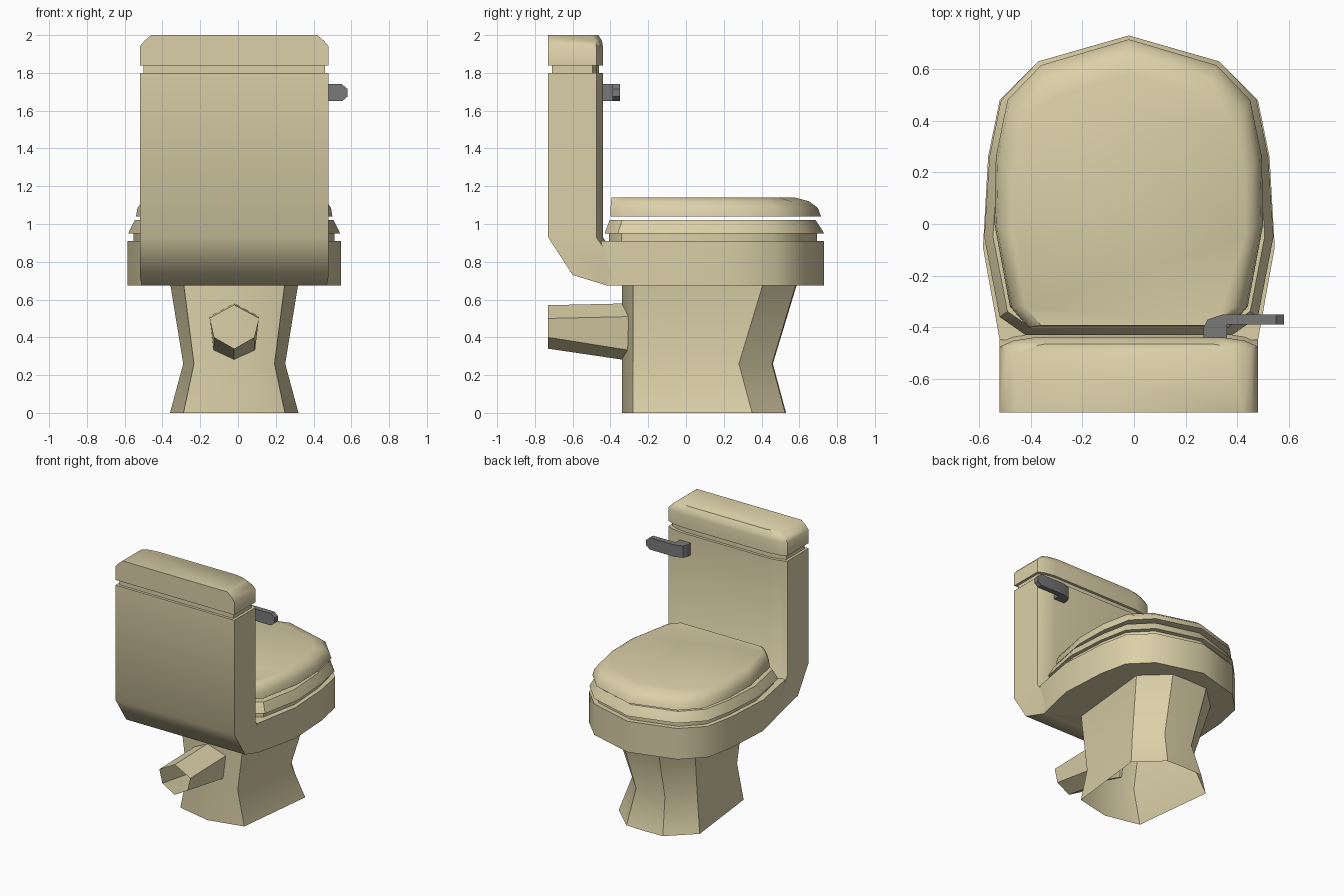
import bpy, bmesh, math

cube = bpy.data.objects.get("Cube")
if cube:
    bpy.data.objects.remove(cube, do_unlink=True)

CX = -0.02  # symmetry plane of the ceramic parts


def material(name, rgb):
    m = bpy.data.materials.new(name)
    m.use_nodes = True
    m.diffuse_color = (*rgb, 1)
    bsdf = next(n for n in m.node_tree.nodes if n.type == 'BSDF_PRINCIPLED')
    bsdf.inputs["Base Color"].default_value = (*rgb, 1)
    bsdf.inputs["Roughness"].default_value = 0.5
    return m


CREAM = material("cream_ceramic", (0.71, 0.63, 0.39))
GREY = material("grey_metal", (0.19, 0.19, 0.195))


def mirrored(half):
    """Close a half outline (x >= 0) by mirroring it."""
    return half + [(-x, y) for x, y in reversed(half) if x > 0]


def level(half, z, s=1.0, shift=0.0):
    """Horizontal ring from a half outline, scaled about the origin."""
    return [(CX + x * s, y * s + shift, z) for x, y in mirrored(half)]


def loft(name, rings, mat, bottom=True, top=True, angle=35):
    bm = bmesh.new()
    rows = [[bm.verts.new(p) for p in ring] for ring in rings]
    n = len(rows[0])
    for a, b in zip(rows, rows[1:]):
        for i in range(n):
            j = (i + 1) % n
            bm.faces.new((a[i], a[j], b[j], b[i]))
    if bottom:
        bm.faces.new(rows[0])
    if top:
        bm.faces.new(rows[-1])
    bmesh.ops.recalc_face_normals(bm, faces=bm.faces)
    mesh = bpy.data.meshes.new(name)
    bm.to_mesh(mesh)
    bm.free()
    mesh.materials.append(mat)
    ob = bpy.data.objects.new(name, mesh)
    bpy.context.collection.objects.link(ob)
    bpy.ops.object.select_all(action='DESELECT')
    ob.select_set(True)
    bpy.context.view_layer.objects.active = ob
    bpy.ops.object.shade_smooth_by_angle(angle=math.radians(angle))
    return ob


# Pedestal: waisted foot, open underneath
def foot(width, front):
    return [(0, front), (width * 0.45, front - 0.005), (width, front - 0.18),
            (width * 0.79, -0.28), (0, -0.34)]


loft("pedestal", [level(foot(0.34, 0.53), 0), level(foot(0.27, 0.46), 0.26),
                  level(foot(0.34, 0.59), 0.69)], CREAM, bottom=False)

# Drain pipe: tapered hexagon, open at the back
def hexagon(y, top, high, low, bottom, w_low):
    return [(CX + x, y, z) for x, z in (
        (0, top), (0.13, high), (w_low, low), (0, bottom), (-w_low, low), (-0.13, high))]


loft("drain_pipe", [hexagon(-0.73, 0.57, 0.50, 0.40, 0.34, 0.105),
                    hexagon(-0.29, 0.58, 0.51, 0.33, 0.275, 0.11)],
     CREAM, bottom=False, top=False, angle=30)

# Bowl body
bowl = [(0, 0.73), (0.35, 0.63), (0.50, 0.48), (0.545, 0.26),
        (0.565, -0.09), (0.50, -0.45)]
bowl_low = bowl[:-1] + [(0.49, -0.42)]
loft("bowl", [level(bowl_low, 0.675), level(bowl, 0.91)], CREAM)


# Tank with its back sweeping forward under the bowl
def tank_section(back, front=-0.44, w=0.50, corner=0.035):
    return [(w * 0.74, front), (w * 0.9, front - corner * 0.35),
            (w, front - corner), (w, back)]


loft("tank", [level(tank_section(-0.42, -0.2, 0.49), 0.675),
              level(tank_section(-0.60, -0.3), 0.73),
              level(tank_section(-0.73), 0.93),
              level(tank_section(-0.73), 1.80)], CREAM, angle=50)
loft("tank_neck", [level(tank_section(-0.71, -0.46, 0.48), z) for z in (1.79, 1.85)], CREAM)
loft("tank_lid", [level(tank_section(-0.73), 1.84),
                  level(tank_section(-0.73), 1.94),
                  level(tank_section(-0.73, -0.445, 0.475), 1.97),
                  level(tank_section(-0.73, -0.465, 0.44), 2.0)], CREAM, angle=50)

# Seat ring on a recessed step
seat = [(0, 0.73), (0.35, 0.63), (0.495, 0.48), (0.54, 0.26),
        (0.56, -0.05), (0.50, -0.36), (0.40, -0.43)]
loft("seat_step", [level(seat, z, 0.95) for z in (0.90, 0.96)], CREAM)
loft("seat", [level(seat, 0.95), level(seat, 0.965, 0.99),
              level(seat, 1.02, 0.94)], CREAM)

# Seat cover floating just above the seat
cover = [(0, 0.715), (0.34, 0.615), (0.47, 0.48), (0.515, 0.26),
         (0.52, 0.0), (0.46, -0.32), (0.39, -0.40)]
loft("seat_cover", [level(cover, 1.04), level(cover, 1.085, 0.985, -0.006),
                    level(cover, 1.12, 0.94, -0.02),
                    level(cover, 1.14, 0.87, -0.045)], CREAM, angle=40)

# Flush lever: mount plus arm with chamfered tip
arm = [(0.27, -0.45), (0.36, -0.45), (0.36, -0.39), (0.55, -0.39), (0.58, -0.39),
       (0.58, -0.35), (0.55, -0.35), (0.345, -0.35), (0.285, -0.37), (0.27, -0.40)]


def lever_ring(z, chamfer):
    return [(min(x, 0.58 - chamfer), y, z) if x > 0.57 else (min(x, 0.54), y, z)
            for x, y in arm]


loft("flush_lever", [lever_ring(1.65, 0.03), lever_ring(1.675, 0),
                     lever_ring(1.715, 0), lever_ring(1.74, 0.03)], GREY, angle=25)
